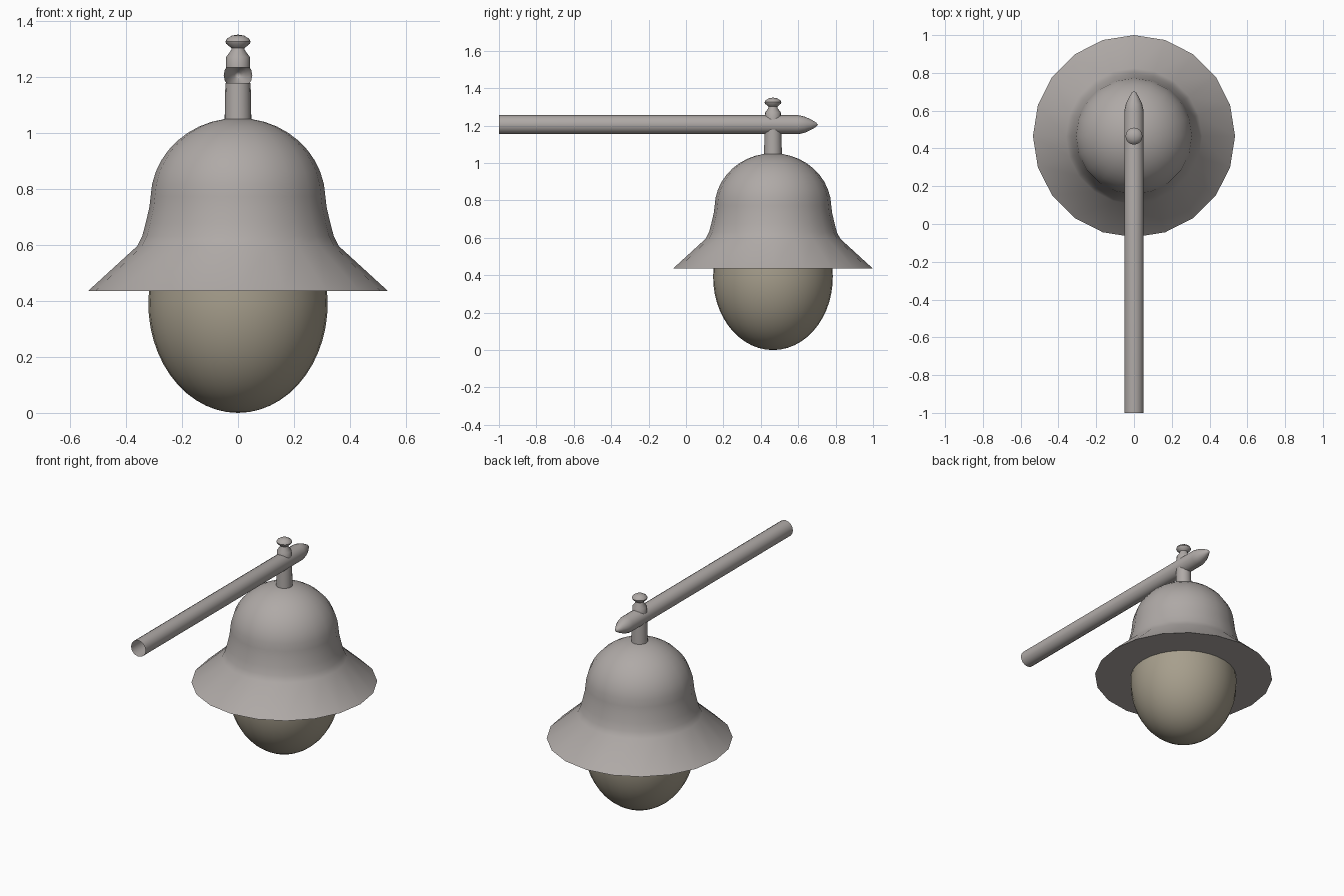
import bpy, bmesh, math

if "Cube" in bpy.data.objects:
    bpy.data.objects.remove(bpy.data.objects["Cube"])

CY = 0.465  # lamp axis position along y


def material(name, colour):
    mat = bpy.data.materials.new(name)
    mat.diffuse_color = (*colour, 1)
    mat.use_nodes = True
    mat.node_tree.nodes["Principled BSDF"].inputs["Base Color"].default_value = mat.diffuse_color
    return mat


metal = material("warm_grey_metal", (0.43, 0.40, 0.385))
glass = material("warm_glass", (0.385, 0.345, 0.265))


def lathe(name, profile, sides, location, mat=metal, rotation=(0, 0, 0)):
    """Revolve (radius, height) points, listed bottom to top, about local z."""
    bm = bmesh.new()
    rings = []
    for r, z in profile:
        rings.append([bm.verts.new((r * math.sin(-2 * math.pi * j / sides),
                                    r * math.cos(2 * math.pi * j / sides), z))
                      for j in range(sides)])
    for a, b in zip(rings, rings[1:]):
        for j in range(sides):
            k = (j + 1) % sides
            bm.faces.new((a[j], a[k], b[k], b[j]))
    bmesh.ops.remove_doubles(bm, verts=bm.verts, dist=1e-5)
    mesh = bpy.data.meshes.new(name)
    bm.to_mesh(mesh)
    bm.free()
    mesh.materials.append(mat)
    ob = bpy.data.objects.new(name, mesh)
    bpy.context.collection.objects.link(ob)
    ob.location = location
    ob.rotation_euler = rotation
    bpy.ops.object.select_all(action='DESELECT')
    ob.select_set(True)
    bpy.context.view_layer.objects.active = ob
    bpy.ops.object.shade_smooth_by_angle(angle=math.radians(40))
    return ob


def arc(radius, height, centre, start, end, steps):
    """Points on an ellipse, angles in degrees from horizontal."""
    pts = []
    for i in range(steps + 1):
        t = math.radians(start + (end - start) * i / steps)
        pts.append((max(0.0, radius * math.cos(t)), centre + height * math.sin(t)))
    return pts


# Bell shade: flat underside, flared brim, domed crown
bell = [(0.315, 0.435), (0.535, 0.435), (0.36, 0.595), (0.342, 0.63),
        (0.33, 0.675), (0.316, 0.735)]
lathe("bell_shade", bell + arc(0.312, 0.29, 0.762, 2, 90, 10), 20, (0, CY, 0))

# Glass globe hanging out of the shade
lathe("glass_globe", arc(0.32, 0.39, 0.39, -90, 8, 14), 32, (0, CY, 0), glass)

# Post below the arm
lathe("hanger_post", [(0.048, 1.03), (0.045, 1.178)], 16, (0, CY, 0))

# Chamfered post top and button finial above the arm
lathe("post_finial", [(0.043, 1.232), (0.042, 1.27), (0.024, 1.295), (0.024, 1.302),
                      (0.042, 1.317), (0.045, 1.325), (0.04, 1.335),
                      (0.022, 1.346), (0, 1.35)], 16, (0, CY, 0))

# Horizontal tube arm, open at the wall end, with a pointed tip
lathe("bracket_arm", [(0.051, -1.0), (0.051, 0.6), (0.043, 0.635), (0.028, 0.668),
                      (0.012, 0.695), (0, 0.705)], 16, (0, 0, 1.205),
      rotation=(-math.pi / 2, 0, 0))
